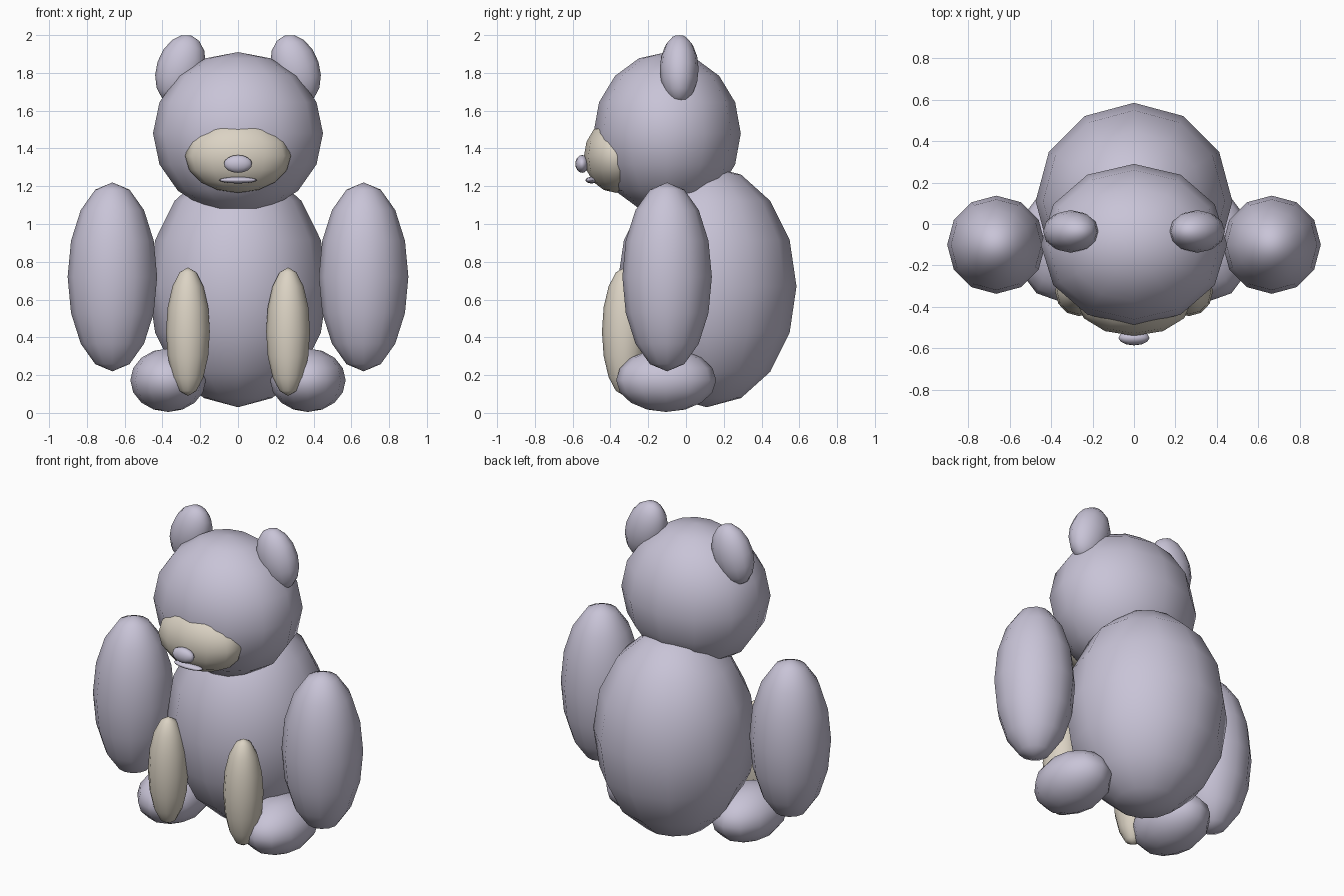
import bpy, math

if "Cube" in bpy.data.objects:
    bpy.data.objects.remove(bpy.data.objects["Cube"])


def material(name, rgb):
    m = bpy.data.materials.new(name)
    m.diffuse_color = (*rgb, 1)
    m.use_nodes = True
    m.node_tree.nodes["Principled BSDF"].inputs["Base Color"].default_value = m.diffuse_color
    return m


fur = material("lilac grey", (0.58, 0.55, 0.68))
cream = material("cream", (0.71, 0.65, 0.55))


def blob(name, loc, radii, mat, lean=0):
    """Low-poly smooth ellipsoid, optionally leaning about the y axis."""
    bpy.ops.mesh.primitive_uv_sphere_add(segments=12, ring_count=8, radius=1,
                                         location=loc, rotation=(0, lean, 0))
    ob = bpy.context.object
    ob.name = name
    ob.scale = radii
    ob.data.materials.append(mat)
    bpy.ops.object.shade_smooth()
    return ob


# torso and head
blob("body", (0, 0.11, 0.67), (0.475, 0.475, 0.64), fur)
blob("head", (0, -0.10, 1.48), (0.45, 0.39, 0.43), fur)

# face
blob("muzzle", (0, -0.37, 1.36), (0.28, 0.17, 0.195), cream)
blob("nose", (0, -0.55, 1.318), (0.075, 0.036, 0.047), fur)
blob("mouth", (0, -0.50, 1.232), (0.10, 0.032, 0.017), fur)

# paired parts
for side, s in (("left", -1), ("right", 1)):
    blob(f"ear_{side}", (s * 0.305, -0.036, 1.82), (0.127, 0.103, 0.187), fur,
         lean=-s * math.radians(18))
    blob(f"arm_{side}", (s * 0.665, -0.10, 0.72), (0.237, 0.237, 0.50), fur)
    blob(f"foot_{side}", (s * 0.37, -0.105, 0.173), (0.20, 0.265, 0.168), fur)
    blob(f"leg_{side}", (s * 0.265, -0.325, 0.43), (0.116, 0.12, 0.34), cream)
